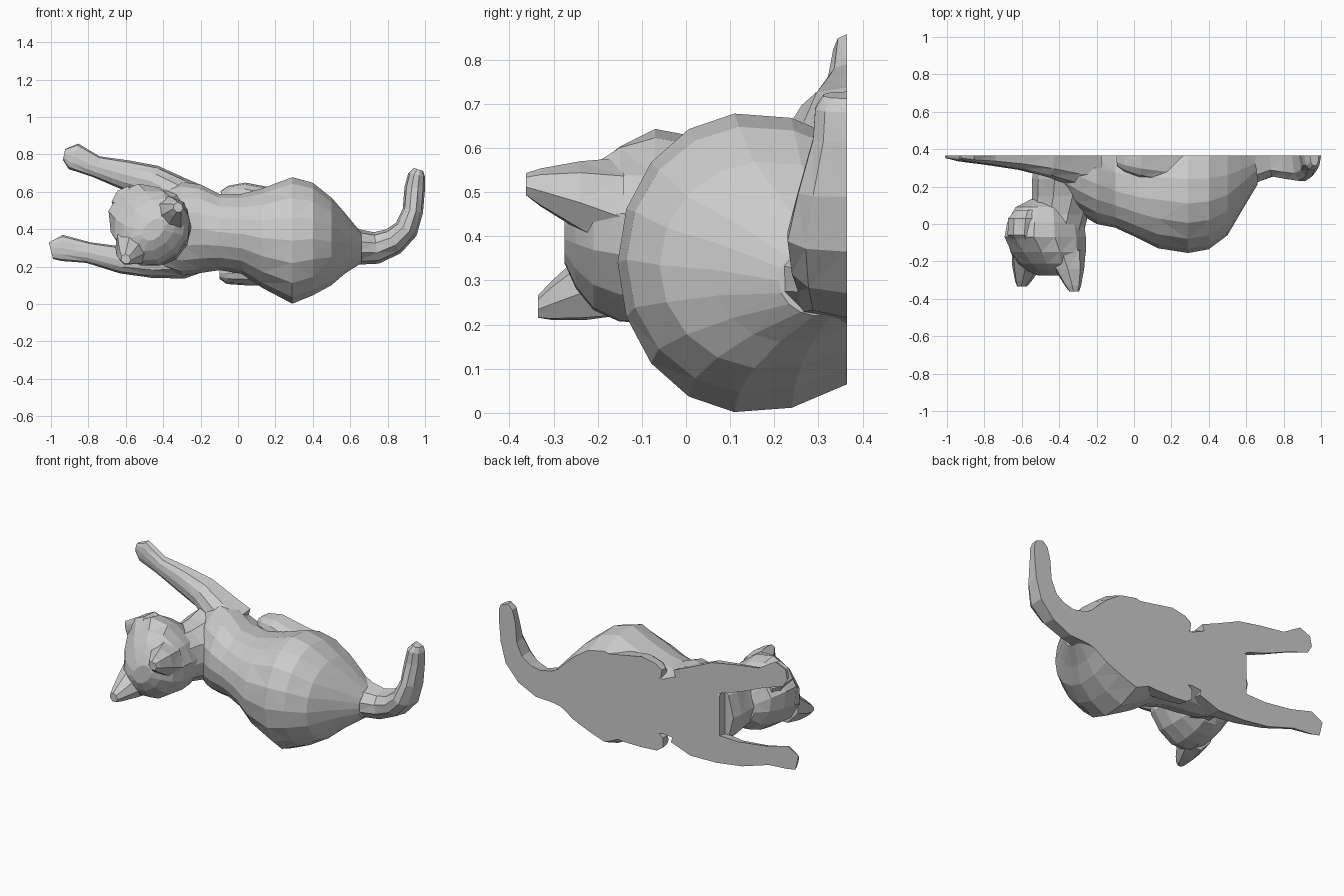
import bpy, bmesh, math
from mathutils import Vector

BACK = 0.365  # flat mounting plane behind the cat


def loft(name, rings):
    bm = bmesh.new()
    rows = [[bm.verts.new(p) for p in r] for r in rings]
    n = len(rows[0])
    for a, b in zip(rows, rows[1:]):
        for i in range(n):
            j = (i + 1) % n
            bm.faces.new((a[i], a[j], b[j], b[i]))
    bm.faces.new(rows[0])
    bm.faces.new(rows[-1])
    side = [f for f in bm.faces if any(v.co.y < BACK - 0.001 for v in f.verts)]
    bmesh.ops.triangulate(bm, faces=side)
    bmesh.ops.recalc_face_normals(bm, faces=bm.faces)
    me = bpy.data.meshes.new(name)
    bm.to_mesh(me)
    bm.free()
    ob = bpy.data.objects.new(name, me)
    bpy.context.collection.objects.link(ob)
    return ob


def limb(name, path, n=6):
    """Boxy half-round tube against the back plane; path = (x, z, half width, front y)."""
    rings = []
    for k, (x, z, w, y) in enumerate(path):
        a, b = path[max(k - 1, 0)], path[min(k + 1, len(path) - 1)]
        t = Vector((b[0] - a[0], 0, b[1] - a[1])).normalized()
        side = Vector((-t.z, 0, t.x))
        rings.append([Vector((x, BACK, z)) + side * w * math.cos(math.pi * i / n)
                      - Vector((0, (BACK - y) * abs(math.sin(math.pi * i / n)) ** 0.75
                                if 0 < i < n else 0, 0))
                      for i in range(n + 1)])
    return loft(name, rings)


# Torso: x, low z, high z, front y, y of the widest line
torso = [(-0.48, 0.25, 0.58, 0.30, 0.34), (-0.42, 0.19, 0.62, 0.17, 0.32),
         (-0.30, 0.15, 0.655, 0.06, 0.28), (-0.20, 0.165, 0.64, 0.00, 0.24),
         (-0.10, 0.18, 0.59, -0.02, 0.20), (0.02, 0.16, 0.59, -0.075, 0.17),
         (0.13, 0.085, 0.62, -0.13, 0.16), (0.29, 0.0, 0.68, -0.155, 0.14),
         (0.40, 0.045, 0.65, -0.135, 0.15), (0.50, 0.10, 0.57, -0.06, 0.18),
         (0.57, 0.16, 0.49, 0.06, 0.23), (0.66, 0.22, 0.38, 0.21, 0.30)]
rings = []
dip = math.radians(36)
for x, lo, hi, y0, yc in torso:
    ring = []
    for i in range(13):
        a = -dip + (math.pi + 2 * dip) * i / 12
        s = math.sin(a)
        y = yc - (yc - y0) * s if s > 0 else yc - (BACK - yc) * s / math.sin(dip)
        ring.append((x, y, (lo + hi) / 2 + (hi - lo) / 2 * math.cos(a)))
    rings.append(ring)
loft("torso", rings)

# Stretched front legs
limb("upper_front_leg", [(-0.93, 0.80, 0.03, 0.345), (-0.88, 0.79, 0.073, 0.33),
                         (-0.76, 0.735, 0.058, 0.317), (-0.60, 0.69, 0.08, 0.29),
                         (-0.46, 0.655, 0.09, 0.25), (-0.32, 0.58, 0.10, 0.20),
                         (-0.20, 0.54, 0.09, 0.20)])
limb("lower_front_leg", [(-1.0, 0.285, 0.045, 0.35), (-0.94, 0.30, 0.07, 0.335),
                         (-0.80, 0.275, 0.056, 0.317), (-0.62, 0.235, 0.072, 0.29),
                         (-0.46, 0.225, 0.085, 0.25), (-0.30, 0.235, 0.10, 0.20),
                         (-0.18, 0.27, 0.09, 0.20)])

# Folded hind legs
limb("upper_hind_leg", [(-0.09, 0.58, 0.025, 0.31), (-0.05, 0.585, 0.048, 0.28),
                        (0.03, 0.58, 0.07, 0.25), (0.16, 0.555, 0.07, 0.22),
                        (0.30, 0.52, 0.08, 0.22)])
limb("lower_hind_leg", [(-0.10, 0.165, 0.03, 0.31), (-0.06, 0.165, 0.058, 0.27),
                        (0.04, 0.165, 0.065, 0.25), (0.15, 0.17, 0.07, 0.22),
                        (0.28, 0.19, 0.08, 0.22)])

# Tail curling upward
limb("tail", [(0.52, 0.32, 0.14, 0.14), (0.64, 0.305, 0.095, 0.21), (0.74, 0.30, 0.085, 0.25),
              (0.83, 0.335, 0.075, 0.235), (0.90, 0.40, 0.065, 0.225),
              (0.935, 0.50, 0.055, 0.25), (0.945, 0.62, 0.055, 0.285),
              (0.955, 0.69, 0.046, 0.29), (0.965, 0.72, 0.025, 0.31)], n=5)

# Neck: y, centre x, centre z, radii
rings = []
for y, x, z, rx, rz in [(-0.05, -0.42, 0.41, 0.15, 0.16), (0.05, -0.40, 0.41, 0.155, 0.16),
                        (0.15, -0.38, 0.41, 0.165, 0.18), (0.24, -0.37, 0.41, 0.175, 0.21),
                        (0.31, -0.36, 0.41, 0.175, 0.22)]:
    rings.append([(x + rx * math.cos(math.tau * i / 10), y, z + rz * math.sin(math.tau * i / 10))
                  for i in range(10)])
loft("neck", rings)

# Head axes: across the ears, and toward the face
across = Vector((0.73, 0, 0.68)).normalized()
face = Vector((-0.68, 0, 0.73)).normalized()


def head_ring(c, front, rear, half, n, power):
    pts = []
    for i in range(n):
        co, si = math.cos(math.tau * i / n), math.sin(math.tau * i / n)
        u = math.copysign(abs(co) ** power, co) * half
        v = math.copysign(abs(si) ** power, si) * (front if si > 0 else rear)
        pts.append(Vector(c) + across * u + face * v)
    return pts


# Head with a projecting blunt muzzle: y, front, rear, half width
loft("head", [head_ring((-0.455, y, 0.40), f, r, w, 12, 0.9) for y, f, r, w in [
    (0.13, 0.10, 0.12, 0.10), (0.09, 0.20, 0.165, 0.15), (0.01, 0.25, 0.185, 0.185),
    (-0.07, 0.265, 0.19, 0.20), (-0.15, 0.20, 0.18, 0.205), (-0.21, 0.14, 0.15, 0.18),
    (-0.25, 0.085, 0.10, 0.13), (-0.275, 0.04, 0.05, 0.07)]])
loft("muzzle", [head_ring(Vector((-0.455, y, 0.40)) + face * 0.19, f, 0.05, w, 8, 0.8)
                for y, f, w in [(0.075, 0.03, 0.06), (0.03, 0.082, 0.085),
                                (-0.06, 0.09, 0.08), (-0.115, 0.03, 0.05)]])


# Ears: broad bases tapering to blunt tips on each side of the crown
def ear(name, base, tip):
    base, tip = Vector(base), Vector(tip)
    loft(name, [head_ring(base.lerp(tip, t), d, d, w, 7, 1) for t, w, d in [
        (0, 0.105, 0.12), (0.45, 0.082, 0.082), (0.85, 0.045, 0.045), (1, 0.025, 0.028)]])


ear("upper_ear", (-0.37, -0.14, 0.465), (-0.32, -0.362, 0.517))
ear("lower_ear", (-0.55, -0.14, 0.325), (-0.60, -0.335, 0.24))
